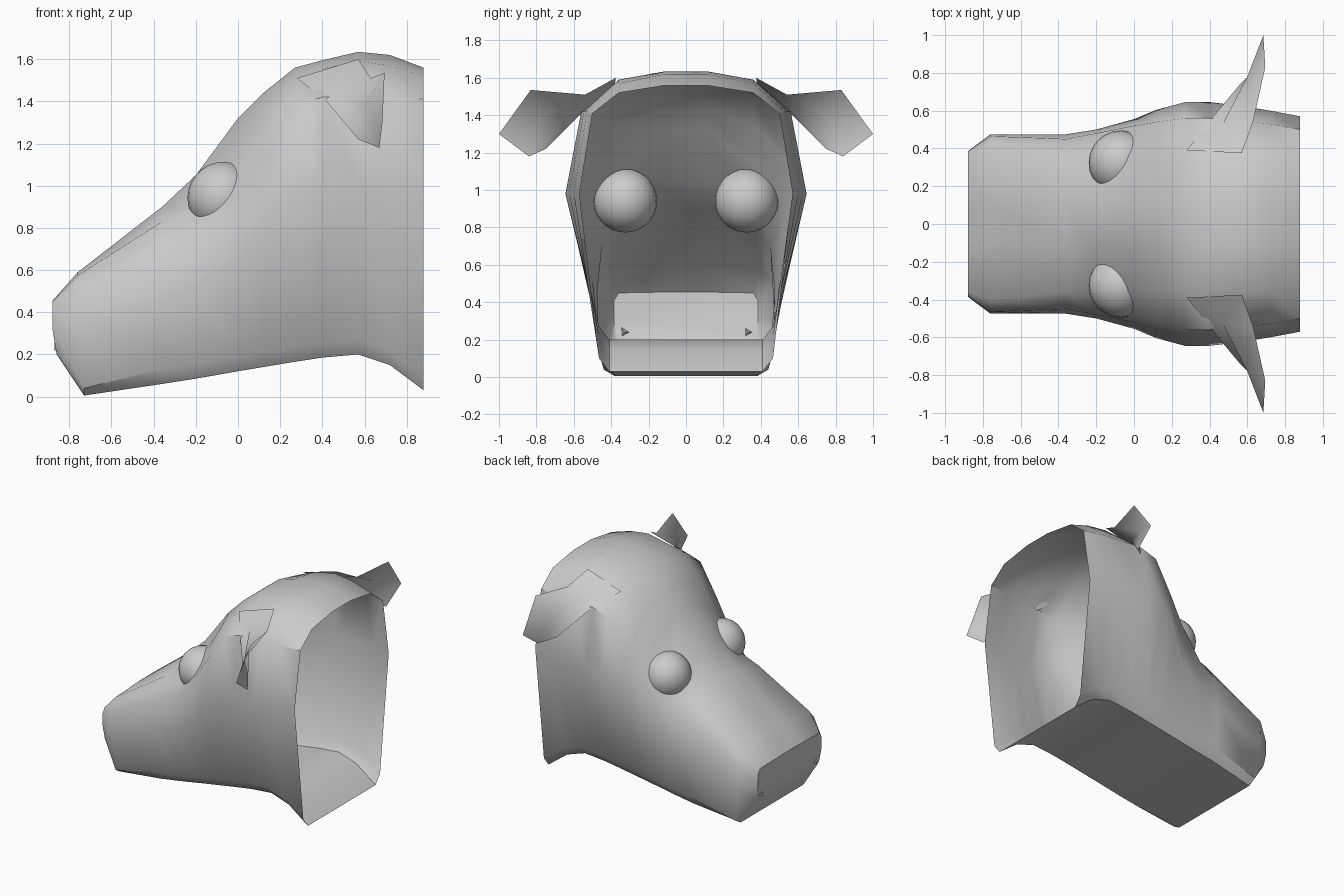
import bpy, bmesh, math
from mathutils import Vector

if "Cube" in bpy.data.objects:
    bpy.data.objects.remove(bpy.data.objects["Cube"])


def make_object(name, verts, faces, angle=40):
    mesh = bpy.data.meshes.new(name)
    mesh.from_pydata(verts, [], faces)
    bm = bmesh.new()
    bm.from_mesh(mesh)
    bmesh.ops.remove_doubles(bm, verts=bm.verts, dist=0.0005)
    bmesh.ops.recalc_face_normals(bm, faces=bm.faces)
    bm.to_mesh(mesh)
    bm.free()
    ob = bpy.data.objects.new(name, mesh)
    bpy.context.collection.objects.link(ob)
    smooth(ob, angle)
    return ob


def smooth(ob, angle):
    bpy.ops.object.select_all(action='DESELECT')
    ob.select_set(True)
    bpy.context.view_layer.objects.active = ob
    bpy.ops.object.shade_smooth_by_angle(angle=math.radians(angle))


# Head stations: x, floor z, side (y, z), upper side (y, z), brow z, crown z
STATIONS = [
    (-0.36, 0.06, 0.475, 0.45, 0.45, 0.70, 0.83, 0.90),
    (-0.20, 0.085, 0.50, 0.52, 0.48, 0.76, 0.89, 1.05),
    (0.00, 0.12, 0.555, 0.64, 0.52, 0.97, 1.14, 1.32),
    (0.12, 0.14, 0.605, 0.82, 0.54, 1.16, 1.35, 1.44),
    (0.27, 0.165, 0.645, 0.98, 0.56, 1.38, 1.50, 1.56),
    (0.40, 0.185, 0.645, 0.98, 0.56, 1.42, 1.555, 1.595),
    (0.57, 0.20, 0.625, 0.98, 0.545, 1.42, 1.59, 1.635),
    (0.72, 0.15, 0.60, 0.98, 0.53, 1.42, 1.57, 1.62),
    (0.88, 0.03, 0.57, 0.98, 0.50, 1.41, 1.52, 1.56),
]


def ring(half):
    """Close a half section (+y, bottom to top) into a full loop."""
    return half + [(x, -y, z) for x, y, z in reversed(half)]


# Muzzle: nose pad loop and the wider loop just behind it
rings = [
    ring([(-0.86, 0.36, 0.20), (-0.863, 0.38, 0.22), (-0.88, 0.385, 0.32),
          (-0.88, 0.385, 0.41), (-0.88, 0.36, 0.45), (-0.88, 0.10, 0.455)]),
    ring([(-0.73, 0.38, 0.005), (-0.73, 0.44, 0.04), (-0.76, 0.475, 0.30),
          (-0.76, 0.465, 0.50), (-0.76, 0.40, 0.575), (-0.76, 0.10, 0.59)]),
]
for x, zf, ys, zs, yu, zu, zb, zc in STATIONS:
    rings.append(ring([(x, 0.41, zf), (x, 0.465, zf + 0.07), (x, ys, zs),
                       (x, yu, zu), (x, 0.36, zb), (x, 0.11, zc)]))

n = len(rings[0])
verts = [v for r in rings for v in r]
faces = [(i * n + j, i * n + (j + 1) % n, (i + 1) * n + (j + 1) % n, (i + 1) * n + j)
         for i in range(len(rings) - 1) for j in range(n)]
faces.append(tuple(range(n)))
make_object("head", verts, faces)

# Ear: folded open sheet, rows run from scalp to tip
EAR = [
    [(0.57, 0.375, 1.60), (0.28, 0.39, 1.51), (0.42, 0.57, 1.40)],
    [(0.63, 0.54, 1.51), (0.47, 0.53, 1.47), (0.57, 0.75, 1.22)],
    [(0.695, 0.83, 1.535), (0.60, 0.78, 1.38), (0.67, 0.84, 1.18)],
    [(0.695, 0.83, 1.535), (0.685, 1.0, 1.30), (0.67, 0.84, 1.18)],
]
for side, label in ((1, "left"), (-1, "right")):
    ear_verts = [(x, y * side, z) for row in EAR for x, y, z in row]
    ear_faces = [(r * 3 + c, r * 3 + c + 1, r * 3 + c + 4, r * 3 + c + 3)
                 for r in range(2) for c in range(2)]
    ear_faces += [(6, 7, 10), (7, 8, 10)]
    make_object(label + "_ear", ear_verts, ear_faces, 50)

    # Eye
    bpy.ops.mesh.primitive_uv_sphere_add(segments=24, ring_count=14, radius=0.17,
                                         location=(-0.07, side * 0.325, 0.943))
    eye = bpy.context.object
    eye.name = label + "_eye"
    smooth(eye, 40)

    # Nostril: tiny three-sided pit on the nose pad
    bpy.ops.mesh.primitive_cone_add(vertices=3, radius1=0.03, radius2=0.0, depth=0.03,
                                    location=(-0.856, side * 0.33, 0.24),
                                    rotation=(0, math.radians(90), 0))
    bpy.context.object.name = label + "_nostril"
